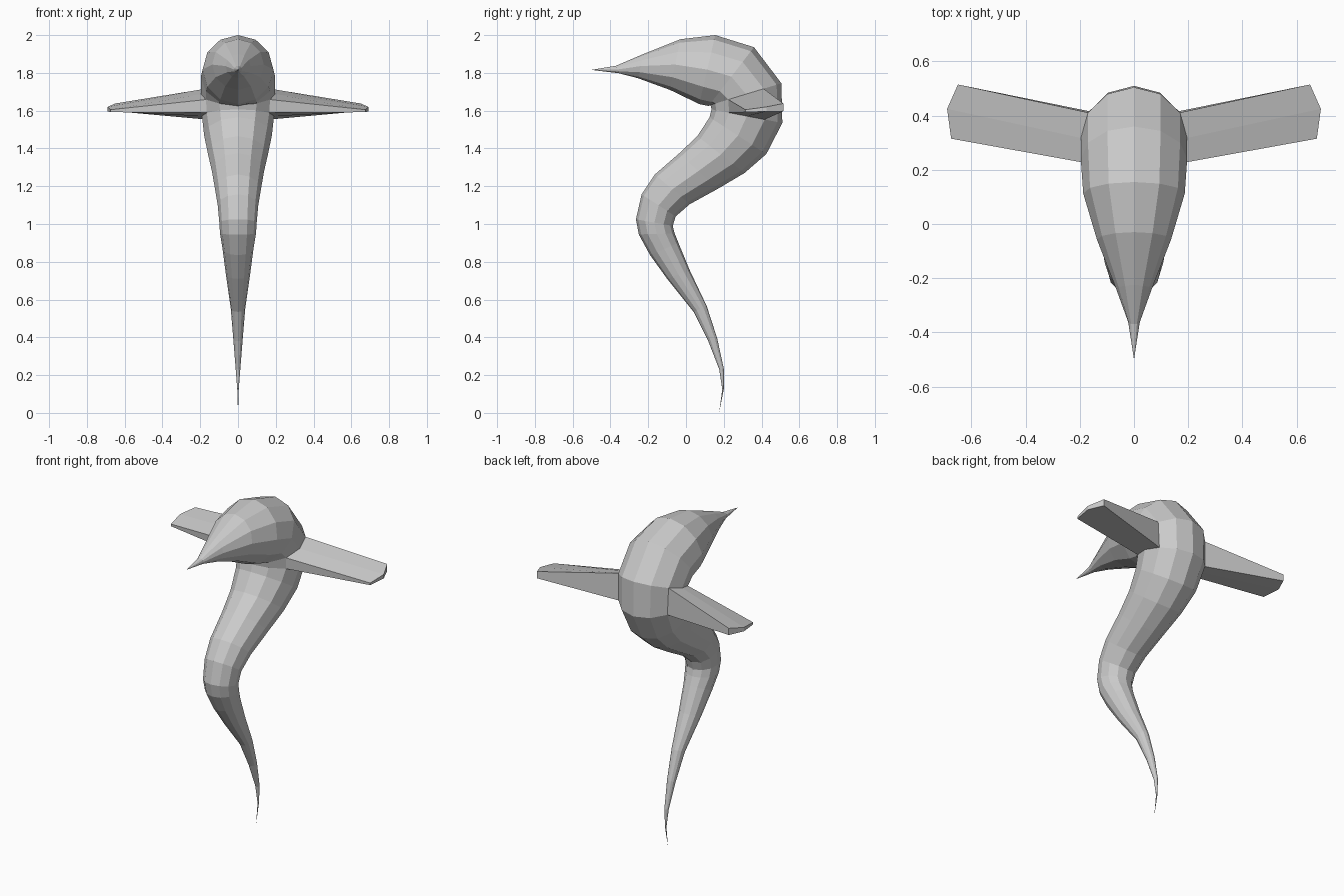
import bpy, bmesh, math
from mathutils import Vector

if "Cube" in bpy.data.objects:
    bpy.data.objects.remove(bpy.data.objects["Cube"])

SIDES = 12
# Cross-sections from beak to tail: (outer y, outer z, inner y, inner z)
RINGS = [
    (-0.37, 1.838, -0.355, 1.798),
    (-0.225, 1.900, -0.255, 1.772),
    (-0.03, 1.978, -0.085, 1.71),
    (0.155, 2.0, 0.07, 1.635),
    (0.36, 1.936, 0.12, 1.625),
    (0.505, 1.745, 0.13, 1.63),
    (0.51, 1.535, 0.135, 1.607),
    (0.425, 1.37, 0.125, 1.565),
    (0.31, 1.27, 0.06, 1.465),
    (0.166, 1.185, -0.035, 1.375),
    (0.02, 1.105, -0.165, 1.262),
    (-0.055, 1.04, -0.235, 1.157),
    (-0.07, 0.99, -0.265, 1.025),
    (-0.06, 0.95, -0.25, 0.945),
    (-0.04, 0.90, -0.19, 0.835),
    (0.02, 0.755, -0.10, 0.71),
    (0.11, 0.565, 0.04, 0.535),
    (0.165, 0.395, 0.118, 0.38),
    (0.20, 0.235, 0.176, 0.23),
    (0.20, 0.125, 0.192, 0.125),
]
WING_RING = 5   # the wings grow between this ring and the next

grey = bpy.data.materials.new("plain grey")
grey.diffuse_color = (0.6, 0.6, 0.6, 1)
grey.use_nodes = True
grey.node_tree.nodes["Principled BSDF"].inputs["Base Color"].default_value = grey.diffuse_color

bm = bmesh.new()

# Curved body: rings of points, open where the wings attach
rings = []
for oy, oz, iy, iz in RINGS:
    centre = Vector((0, (oy + iy) / 2, (oz + iz) / 2))
    out = Vector((0, oy, oz)) - centre
    side = Vector((out.length, 0, 0))
    rings.append([bm.verts.new(centre + out * math.cos(a) + side * math.sin(a))
                  for a in (2 * math.pi * k / SIDES for k in range(SIDES))])

wing_faces = {2, 3, 8, 9}
for i, (a, b) in enumerate(zip(rings, rings[1:])):
    for k in range(SIDES):
        if i == WING_RING and k in wing_faces:
            continue
        n = (k + 1) % SIDES
        bm.faces.new((a[k], a[n], b[n], b[k]))

# Pointed beak and tail ends
for ring, point in ((rings[0], (0, -0.5, 1.816)), (rings[-1], (0, 0.175, 0.0))):
    tip = bm.verts.new(point)
    for k in range(SIDES):
        bm.faces.new((ring[k], ring[(k + 1) % SIDES], tip))

# Wings: each tip has a back, middle and front station
TIP = [(0.65, 0.515, 1.638, 1.597), (0.69, 0.425, 1.62, 1.596), (0.675, 0.315, 1.605, 1.592)]
for sign, ks in ((1, (2, 3, 4)), (-1, (10, 9, 8))):
    up = [rings[WING_RING][k] for k in ks]
    low = [rings[WING_RING + 1][k] for k in ks]
    tip_up = [bm.verts.new((sign * x, y, zt)) for x, y, zt, zb in TIP]
    tip_low = [bm.verts.new((sign * x, y, zb)) for x, y, zt, zb in TIP]
    root = up + low[::-1]
    end = tip_up + tip_low[::-1]
    for j in range(6):
        n = (j + 1) % 6
        bm.faces.new((root[j], root[n], end[n], end[j]))
    for j in range(2):
        bm.faces.new((tip_up[j], tip_up[j + 1], tip_low[j + 1], tip_low[j]))

bmesh.ops.recalc_face_normals(bm, faces=bm.faces[:])
mesh = bpy.data.meshes.new("winged_body")
bm.to_mesh(mesh)
bm.free()
mesh.materials.append(grey)
body = bpy.data.objects.new("winged_body", mesh)
bpy.context.collection.objects.link(body)
